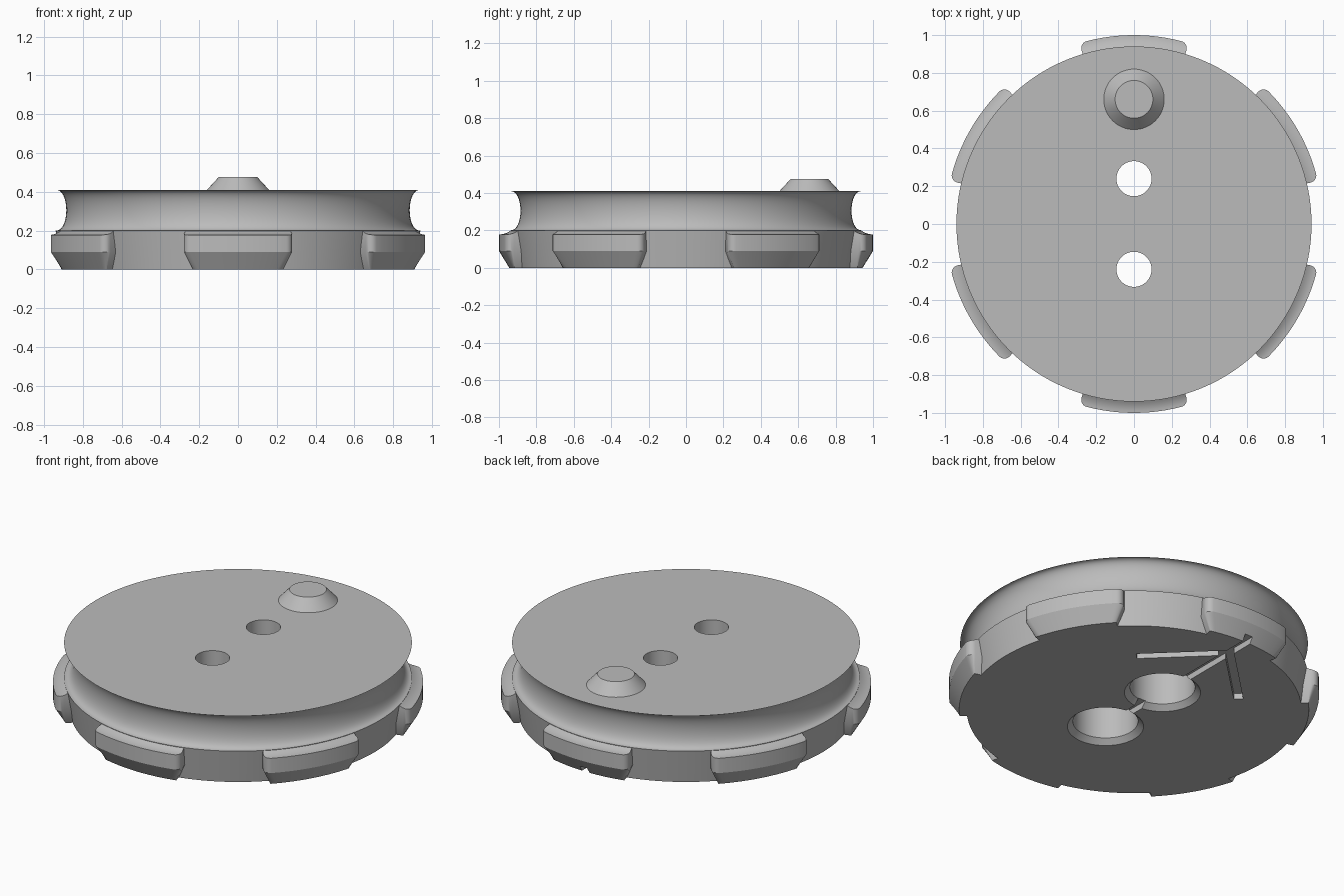
import bpy, bmesh, math
from math import sin, cos, pi, radians
from mathutils import Matrix

if "Cube" in bpy.data.objects:
    bpy.data.objects.remove(bpy.data.objects["Cube"], do_unlink=True)

SEG = 128
grey = bpy.data.materials.new("plain_grey")
grey.use_nodes = True
COLOUR = (0.5, 0.5, 0.5, 1)
grey.diffuse_color = COLOUR
grey.node_tree.nodes["Principled BSDF"].inputs["Base Color"].default_value = COLOUR


def finish(name, bm):
    bmesh.ops.recalc_face_normals(bm, faces=bm.faces)
    mesh = bpy.data.meshes.new(name)
    bm.to_mesh(mesh)
    bm.free()
    mesh.materials.append(grey)
    ob = bpy.data.objects.new(name, mesh)
    bpy.context.collection.objects.link(ob)
    return ob


def lathe(name, profile, y=0, seg=SEG):
    """Closed solid of revolution from (radius, height) points."""
    bm = bmesh.new()
    rings = [[bm.verts.new((r * cos(2 * pi * i / seg), y + r * sin(2 * pi * i / seg), z))
              for i in range(seg)] for r, z in profile]
    for a, b in zip(rings, rings[1:]):
        for i in range(seg):
            j = (i + 1) % seg
            bm.faces.new((a[i], a[j], b[j], b[i]))
    bm.faces.new(rings[0])
    bm.faces.new(rings[-1])
    return finish(name, bm)


def bar(name, start, end, width, depth):
    """Long box used to cut a channel into the underside."""
    dx, dy = end[0] - start[0], end[1] - start[1]
    bm = bmesh.new()
    bmesh.ops.create_cube(bm, size=1, matrix=(
        Matrix.Translation(((start[0] + end[0]) / 2, (start[1] + end[1]) / 2, 0))
        @ Matrix.Rotation(math.atan2(dy, dx), 4, 'Z')
        @ Matrix.Diagonal((math.hypot(dx, dy), width, 2 * depth, 1))))
    return finish(name, bm)


def cut(target, cutter):
    mod = target.modifiers.new("cut", 'BOOLEAN')
    mod.operation, mod.solver, mod.object = 'DIFFERENCE', 'EXACT', cutter
    cutter.hide_render = True
    bpy.context.view_layer.update()
    result = target.evaluated_get(bpy.context.evaluated_depsgraph_get())
    mesh = bpy.data.meshes.new_from_object(result)
    target.modifiers.clear()
    target.data = mesh


def lug(name, angle):
    """Rim block with rounded corners, chamfered foot and dished top."""
    half, foot, corner, inner = radians(16.8), radians(14.3), 0.04, 0.88
    edge = [(half - corner * (1 - cos(t)), 1 - corner * (1 - sin(t)))
            for t in [i * pi / 12 for i in range(7)]]
    flat = half - corner
    middle = [(flat * (1 - i / 6), 1) for i in range(1, 12)]
    outline = edge + middle + [(-a, r) for a, r in reversed(edge)]
    bm = bmesh.new()
    columns = []
    for a, r in outline:
        low = a * foot / half
        pts = [(low, inner, 0), (low, 0.945, 0), (a, r, 0.09)]
        for i in range(6):
            q = r + (0.935 - r) * i / 5
            pts.append((a, q, 0.178 + 0.022 * ((1 - q) / 0.065) ** 2))
        pts += [(a, inner, 0.2), (a, inner, 0.09)]
        columns.append([bm.verts.new((q * cos(angle + b), q * sin(angle + b), z))
                        for b, q, z in pts])
    for a, b in zip(columns, columns[1:]):
        for i in range(len(a)):
            j = (i + 1) % len(a)
            bm.faces.new((a[i], a[j], b[j], b[i]))
    for c in (columns[0], columns[-1]):
        bm.faces.new(c[2:])
        bm.faces.new((c[0], c[1], c[2], c[-1]))
    return finish(name, bm)


# Main disc: tapered skirt below a rounded rope groove
groove = [(0.94 - 0.055 * sin(pi * i / 20) ** 0.85, 0.305 - 0.105 * cos(pi * i / 20))
          for i in range(21)]
disc = lathe("disc", [(0.905, 0)] + groove)

# Six rim lugs
lugs = [lug(f"rim_lug_{i + 1}", radians(30 + 60 * i)) for i in range(6)]

# Tapered locating stud on top
stud = lathe("stud", [(0.16, 0.405), (0.16, 0.41), (0.1, 0.475)], y=0.66, seg=64)

# Two stepped through holes with chamfered mouths
cutters = [lathe("hole_cutter", [(0.216, -0.01), (0.176, 0.03), (0.176, 0.27),
                                 (0.093, 0.27), (0.093, 0.6)], y=y, seg=64)
           for y in (-0.24, 0.24)]

# Arrow channels under the disc, with the shaft running out through the back lug
shaft = bar("shaft_cutter", (0, -0.2), (0, 1.1), 0.05, 0.035)
cutters.append(shaft)
for s in (-1, 1):
    cutters.append(bar("arrow_cutter", (s * 0.36, 0.45), (s * -0.01, 0.81), 0.05, 0.035))
for c in cutters:
    cut(disc, c)
cut(lugs[1], shaft)
for c in cutters:
    bpy.data.objects.remove(c, do_unlink=True)

# Smooth curved faces, keep edges crisp
bpy.ops.object.select_all(action='DESELECT')
for ob in [disc, stud] + lugs:
    ob.select_set(True)
bpy.context.view_layer.objects.active = disc
bpy.ops.object.shade_smooth_by_angle(angle=radians(28))
